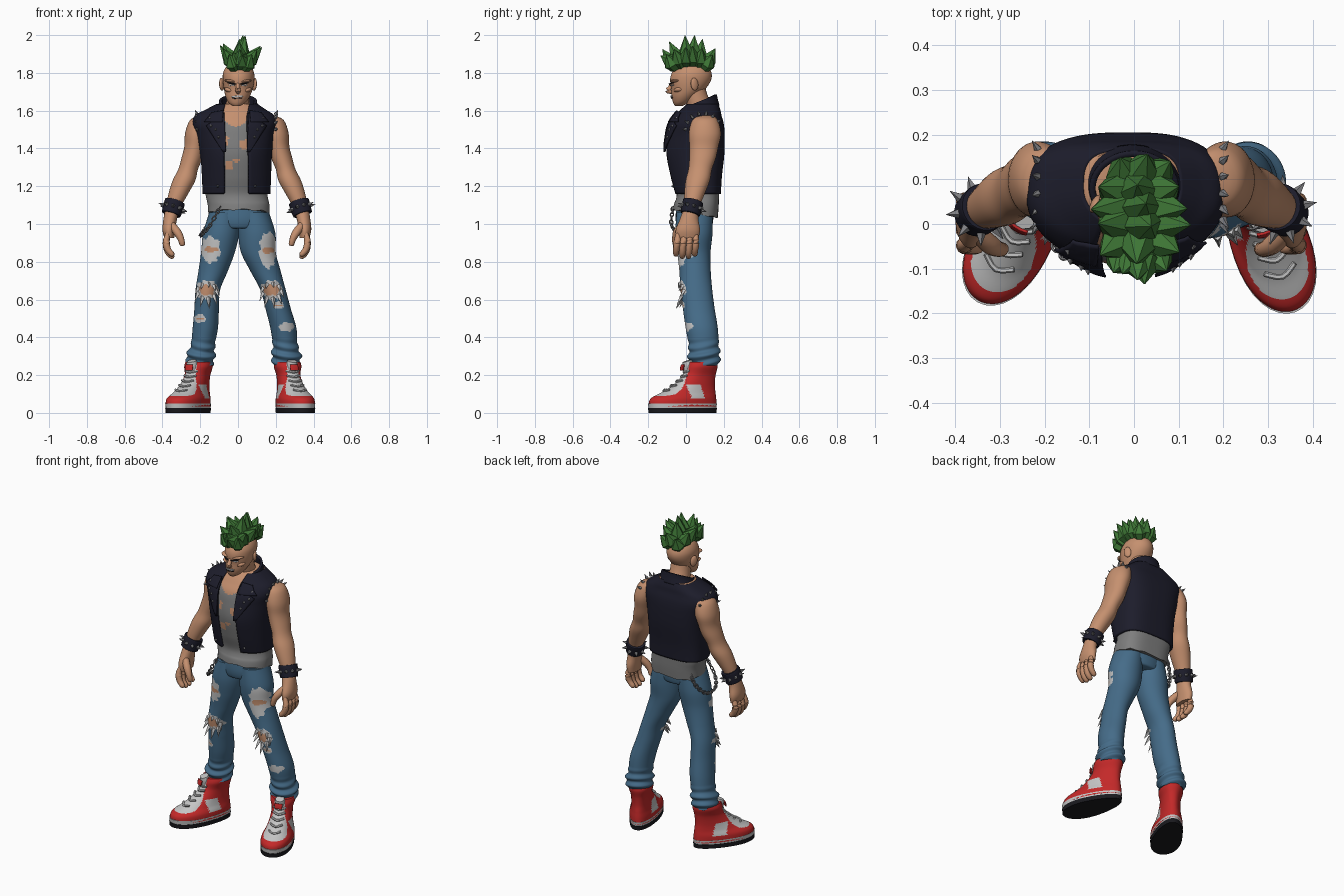
import bpy, bmesh, random
from math import sin, cos, pi, asin, radians
from mathutils import Vector, Matrix
if "Cube" in bpy.data.objects:
    bpy.data.objects.remove(bpy.data.objects["Cube"])
random.seed(4)
M = {}
for label, rgb in {"skin": (.56, .28, .16), "hair green": (.05, .19, .038), "vest navy": (.012, .012, .024),
                   "shirt grey": (.21, .21, .21), "denim blue": (.06, .15, .25), "off white": (.56, .56, .56),
                   "shoe red": (.55, .022, .022), "steel": (.22, .22, .23), "ink black": (.01, .01, .013)}.items():
    m = M[label] = bpy.data.materials.new(label)
    m.use_nodes, m.diffuse_color = True, (*rgb, 1)
    m.node_tree.nodes["Principled BSDF"].inputs["Base Color"].default_value = (*rgb, 1)
# Turn a bmesh into a named, coloured object
def finish(name, bm, mats, rule=lambda c, n: 0, smooth=True, thick=0, offset=-1):
    bmesh.ops.recalc_face_normals(bm, faces=bm.faces)
    for f in bm.faces:
        f.material_index = rule(f.calc_center_median(), f.normal)
    ob = bpy.data.objects.new(name, bpy.data.meshes.new(name))
    bm.to_mesh(ob.data)
    bm.free()
    for label in mats:
        ob.data.materials.append(M[label])
    bpy.context.collection.objects.link(ob)
    if smooth:
        bpy.ops.object.select_all(action='DESELECT')
        ob.select_set(True)
        bpy.context.view_layer.objects.active = ob
        bpy.ops.object.shade_smooth_by_angle(angle=radians(45))
    if thick:
        mod = ob.modifiers.new("thickness", 'SOLIDIFY')
        mod.thickness, mod.offset = thick, offset
    return ob
# Smooth interpolation through the rows of a table
def sample(table, t):
    n = len(table)
    i = min(int(t * (n - 1)), n - 2)
    u = t * (n - 1) - i
    near = [table[max(0, min(n - 1, i + k))] for k in (-1, 0, 1, 2)]
    return [b + .5 * u * (c - a + u * (2*a - 5*b + 4*c - d + u * (3*(b - c) + d - a))) for a, b, c, d in zip(*near)]

def bridge(bm, rings, closed=True):
    vs = [[bm.verts.new(p) for p in r] for r in rings]
    n = len(vs[0])
    for lo, hi in zip(vs, vs[1:]):
        for k in range(n if closed else n - 1):
            bm.faces.new((lo[k], lo[(k + 1) % n], hi[(k + 1) % n], hi[k]))
    for cap in (vs[0], vs[-1]) if closed else ():
        bm.faces.new(cap)
# Stack of ovals from rows (z, cx, cy, rx, ry); power squares the back, gap leaves the front open
def loft(name, table, mats, rule=lambda c, n: 0, steps=30, sides=36, power=1, gap=0, bend=lambda p, a: p, thick=0):
    rings = []
    for z, cx, cy, rx, ry in (sample(table, i / steps) for i in range(steps + 1)):
        a0 = asin(min(1, gap / rx))
        angles = [a0 + (2*pi - 2*a0) * k / (sides - (gap > 0)) for k in range(sides)]
        curve = lambda v, a: abs(v) ** (power if cos(a) < 0 else 1) * (1 if v >= 0 else -1)
        rings.append([bend(Vector((cx + rx * curve(sin(a), a), cy - ry * curve(cos(a), a), z)), a) for a in angles])
    bm = bmesh.new()
    bridge(bm, rings, not gap)
    return finish(name, bm, mats, rule, thick=thick)

def cross_ring(centre, q, r, sides):
    return [Vector(centre) + q @ Vector((r * cos(a), r * sin(a), 0)) for a in (2 * pi * k / sides for k in range(sides))]
# Round limb through rows (x, y, z, radius)
def tube(name, rows, mat, sides=10, steps=14):
    pts = [sample(rows, i / steps) for i in range(steps + 1)]
    ways = [Vector(pts[min(i + 1, steps)][:3]) - Vector(pts[max(i - 1, 0)][:3]) for i in range(steps + 1)]
    bm = bmesh.new()
    bridge(bm, [cross_ring(p[:3], w.to_track_quat('Z', 'Y'), p[3], sides) for p, w in zip(pts, ways)])
    return finish(name, bm, [mat])
# Pointed leaves or studs from (base, direction, length, radius)
def spikes(name, items, mat, sides=5, belly=.2, root=1):
    bm = bmesh.new()
    for base, way, length, r in items:
        q = Vector(way).to_track_quat('Z', 'Y')
        bridge(bm, [cross_ring(Vector(base) + q @ Vector((0, 0, h * length)), q, w * r, sides) for h, w in ((0, root), (belly, 1), (1, .03))])
    finish(name, bm, [mat], smooth=False)

def ball(name, loc, size, mat, rot):
    bm = bmesh.new()
    bmesh.ops.create_uvsphere(bm, u_segments=20, v_segments=12, radius=1, matrix=Matrix.Diagonal((*size, 1)))
    ob = finish(name, bm, [mat])
    ob.location, ob.rotation_euler = loc, rot

def front_y(table, x, z):
    _, cx, cy, rx, ry = min((sample(table, i / 120) for i in range(121)), key=lambda r: abs(r[0] - z))
    return cy - ry * max(0, 1 - ((x - cx) / rx) ** 2) ** .5
# Thin plate laid on the front of a loft; corners are (x, z)
def panel(name, corners, table, mat, lift=.003, n=8):
    a, b, c, d = (Vector(k) for k in corners)
    grid = [[a.lerp(d, i / n).lerp(b.lerp(c, i / n), j / n) for j in range(n + 1)] for i in range(n + 1)]
    bm = bmesh.new()
    bridge(bm, [[(p.x, front_y(table, p.x, p.y) - lift, p.y) for p in row] for row in grid], False)
    return finish(name, bm, [mat], thick=.006, offset=0)

def ragged(c, x, z, w, h):
    return ((c.x - x) / w) ** 2 + ((c.z - z) / h) ** 2 + .2 * sin(150 * c.x + 90 * c.z)
# Vest, open at the front, over a torn shirt
vest = [(1.16, -.008, .06, .18, .125), (1.25, -.008, .05, .183, .14), (1.37, -.01, .045, .19, .158), (1.47, -.015, .05, .205, .155),
        (1.53, -.018, .055, .222, .145), (1.575, -.018, .064, .21, .124), (1.605, -.012, .072, .16, .11), (1.635, -.005, .08, .11, .09)]
loft("vest", vest, ["vest navy"], steps=40, sides=64, power=.65, gap=.066, thick=.014)
loft("vest_collar", [(1.6, -.004, .08, .118, .098), (1.64, 0, .08, .104, .088), (1.665, 0, .08, .1, .084)], ["vest navy"],
     steps=8, gap=.07, thick=.014, bend=lambda p, a: p + Vector((0, 0, .4 * (p.y - .11))))
body = [(1.05, .005, .05, .162, .118), (1.1, .003, .055, .163, .118)] + [(z, x, y + .003, rx * .91, ry * .9) for z, x, y, rx, ry in vest]
TEARS = ((.035, 1.42, .035, .03), (-.045, 1.31, .03, .03), (-.06, 1.44, .012, .03), (-.01, 1.335, .03, .01))
def shirt_rule(c, n):
    neckline = c.z > 1.515 + 9 * (c.x + .012) ** 2 or c.z > 1.61
    return int(neckline or (c.y < .05 and any(ragged(c, *t) < .7 for t in TEARS)))
def hem(p, a):
    return p + Vector((0, 0, max(0, 1.12 - p.z) / .07 * (.004 * sin(9 * a) - .18 * (p.y - .08))))
loft("torn_shirt", body, ["shirt grey", "skin"], shirt_rule, 100, 110, .65, bend=hem)
for s, side in ((1, "left"), (-1, "right")):
    x = lambda v: s * v - .008
    for part, corners, lift in (("lapel", ((.055, 1.38), (.07, 1.38), (.16, 1.52), (.065, 1.59)), .01),
                                ("upper_lapel", ((.075, 1.54), (.17, 1.54), (.13, 1.59), (.07, 1.6)), .015)):
        panel(f"{side}_{part}", [(x(v), z) for v, z in corners], vest, "vest navy", lift)
    spikes(side + "_vest_studs", [((x(v), front_y(vest, x(v), z) - .01, z), (0, -1, 0), .014, .008)
                                  for v, z in ((.11, 1.5), (.135, 1.52), (.095, 1.46), (.1, 1.2), (.14, 1.56))], "steel")
    spikes(side + "_shoulder_spikes", [((x(.205), .09 + .088 * sin(a), 1.495 + .085 * cos(a)), (s * .6, sin(a), cos(a)), .03, .009)
                                       for a in (-1.5 + .42 * k for k in range(7))], "steel")
# Head and neck
tube("neck", [(-.005, .09, 1.55, .085), (-.003, .075, 1.61, .066), (0, .055, 1.67, .06), (0, .04, 1.73, .06)], "skin", 20)
head = [(1.625, -.008, -.038, .02, .02), (1.642, -.006, -.026, .044, .042), (1.675, -.002, -.008, .064, .068), (1.715, .002, .013, .076, .09),
        (1.76, .003, .024, .083, .108), (1.8, .003, .03, .082, .105), (1.835, .003, .034, .063, .08), (1.855, .003, .034, .025, .03)]
loft("head", head, ["skin"])
tube("nose", [(0, -.07, 1.75, .009), (0, -.086, 1.72, .012), (0, -.096, 1.706, .015), (0, -.075, 1.698, .01)], "skin")
panel("teeth", [(-.03, 1.67), (.022, 1.672), (.026, 1.681), (-.034, 1.678)], head, "off white")
panel("lip_line", [(-.03, 1.664), (.02, 1.666), (.022, 1.669), (-.032, 1.667)], head, "ink black")
for s, side in ((1, "left"), (-1, "right")):
    ball(side + "_ear", (s * .086, .045, 1.74), (.011, .022, .034), "skin", (.15, 0, s * .5))
    ball(side + "_cheekbone", (s * .045, -.035, 1.708), (.028, .03, .014), "skin", (0, s * -.3, 0))
    ball(side + "_brow_ridge", (s * .036, -.05, 1.755), (.036, .036, .01), "skin", (0, s * -.15, 0))
    panel(side + "_eye", [(s * .02, 1.731), (s * .048, 1.734), (s * .048, 1.739), (s * .02, 1.736)], head, "off white")
    panel(side + "_eyebrow", [(s * .01, 1.737), (s * .054, 1.745), (s * .054, 1.75), (s * .01, 1.743)], head, "ink black", .007)
# Mohawk of leaf-shaped locks, with low locks at the front
locks = [((.02, -.06, 1.85), (.05, -1, .55), .085, .045), ((.0, -.06, 1.84), (-.3, -.6, .8), .09, .038)]
for t in (i / 5 for i in range(6)):
    for c in (-1, 0, 1):
        j = random.uniform(-.15, .15)
        way = ((.4 + .4 * sin(pi * t)) * c + j + .1, -.6 + 1.1 * t + j, 1)
        locks.append(((.01 + .026 * c, -.055 + .15 * t, 1.828 + .022 * sin(pi * t) - .008 * abs(c)), way, .12 + .033 * sin(pi * t) - .02 * abs(c), .043))
spikes("mohawk", locks, "hair green", 6, .38, .6)
# Arms, hands and spiked cuffs
arm = [(1.575, .165, .1, .03, .04), (1.55, .19, .1, .058, .068), (1.48, .21, .1, .064, .085), (1.41, .222, .095, .056, .076),
       (1.35, .237, .088, .056, .07), (1.29, .258, .075, .052, .062), (1.23, .28, .062, .06, .064), (1.16, .31, .045, .052, .054),
       (1.09, .337, .03, .04, .042), (1.03, .352, .017, .036, .048), (.97, .36, .01, .034, .064), (.925, .358, .008, .026, .058)]
for s, side in ((1, "left"), (-1, "right")):
    x = lambda v: s * v - .006
    loft(side + "_arm", [(z, x(cx), cy, rx, ry) for z, cx, cy, rx, ry in arm], ["skin"], steps=44)
    ball(side + "_bicep", (x(.225), .06, 1.4), (.036, .04, .065), "skin", (0, -.15 * s, 0))
    for k in range(4):
        y, drop = .056 - .033 * k, .012 * (k in (1, 2))
        tube(f"{side}_finger_{k + 1}", [(x(.36), y * .9, .97, .008), (x(.374), y - .004, .905, .019), (x(.365), y - .008, .865 - drop, .017),
                                        (x(.342), y - .01, .838 - drop, .014), (x(.336), y - .01, .83 - drop, .003)], "skin")
    tube(side + "_thumb", [(x(.35), -.015, 1.0, .02), (x(.318), -.045, .96, .022), (x(.298), -.056, .925, .018),
                           (x(.288), -.056, .89, .014), (x(.287), -.056, .883, .003)], "skin")
    mid, tilt = Vector((x(.338), .03, 1.085)), Vector((s * .025, -.02, -.08)).normalized()
    tube(side + "_cuff", [(*(mid + tilt * d), r) for d, r in ((-.033, .05), (-.031, .055), (.031, .052), (.033, .047))], "vest navy", 24)
    spikes(side + "_cuff_spikes", [(mid + o * .048, o, .034, .011) for o in cross_ring((0, 0, 0), tilt.to_track_quat('Z', 'Y'), 1, 9)], "steel")
# Ripped jeans; rips are (x, z, width, height, share of height showing skin)
loft("jeans_seat", [(.975, .004, .045, .1, .075), (.985, .004, .045, .14, .092), (1.03, .005, .045, .158, .1), (1.11, .005, .05, .152, .1)], ["denim blue"])
left_leg = [(1.06, .085, .045, .08, .095), (.95, .1, .042, .098, .098), (.85, .108, .042, .092, .088), (.75, .146, .048, .08, .083),
            (.65, .186, .055, .067, .084), (.55, .213, .068, .067, .084), (.45, .24, .083, .069, .085), (.36, .25, .094, .066, .08),
            (.3, .256, .096, .078, .084), (.25, .256, .096, .068, .076)]
right_x = (-.075, -.09, -.106, -.132, -.16, -.166, -.173, -.186, -.198, -.2)
right_leg = [(r[0], x, r[2], r[3] * .97, r[4]) for r, x in zip(left_leg, right_x)]
RIPS = {"left": ((.158, .86, .045, .095, .2), (.178, .65, .06, .05, .65), (.258, .455, .038, .024, .1), (.215, .57, .028, .02, .3)),
        "right": ((-.145, .865, .052, .07, .25), (-.165, .65, .06, .05, .65), (-.2, .5, .03, .024, .1))}
def wrinkle(p, a):
    fold = max(0, min(1, (.4 - p.z) / .08)) * .007
    return p + Vector((sin(a), -cos(a), 0)) * fold * sin(125 * p.z + 2.5 * sin(a + 1))
for side, rows in (("left", left_leg), ("right", right_leg)):
    def rip_rule(c, n):
        for x, z, w, h, bare in RIPS[side] if n.y < .1 else ():
            if ragged(c, x, z, w, h) < 1:
                return 2 if ragged(c, x, z, w * .8, h * bare) < .8 else 1
        return 0
    loft(side + "_jeans_leg", rows, ["denim blue", "off white", "skin"], rip_rule, 130, 72, bend=wrinkle)
    x, z, w, h, _ = RIPS[side][1]
    rim = [(x + w * .8 * cos(a), z + h * .8 * sin(a), a) for a in (2 * pi * k / 9 for k in range(9))]
    spikes(side + "_frayed_threads", [((px, front_y(rows, px, pz) + .003, pz), (cos(a) * .4, -.5, -.9), .05 - .02 * sin(a), .011)
                                      for px, pz, a in rim], "off white", 4)
# Hip chain of small links
path = [(-.1, -.07, 1.08), (-.15, -.075, .99), (-.19, -.02, .945), (-.195, .07, .945), (-.16, .125, 1.0), (-.13, .14, 1.07)]
bm = bmesh.new()
for i in range(26):
    p, nxt = (Vector(sample(path, t)) for t in (i / 26, (i + .5) / 26))
    q = (nxt - p).to_track_quat('X', 'Z').to_matrix() @ Matrix.Rotation(i % 2 * pi / 2, 3, 'X')
    bridge(bm, [[p + q @ Vector(((.009 + .0035 * cos(b)) * cos(a) * 1.4, (.009 + .0035 * cos(b)) * sin(a), .0035 * sin(b)))
                 for b in (pi * k / 3 for k in range(6))] for a in (pi * k / 6 for k in range(13))])
finish("hip_chain", bm, ["steel"])
# High-top shoes
upper = [(.035, 0, -.114, .091, .188), (.075, 0, -.11, .09, .182), (.11, 0, -.08, .077, .148), (.15, 0, -.05, .07, .114),
         (.2, 0, -.022, .07, .09), (.245, 0, -.01, .085, .088), (.27, 0, -.008, .08, .082)]
def egg(p, a):
    return Vector((p.x * (.92 - 1.1 * (p.y + .1)), p.y, p.z))
def shoe_rule(c, n):
    toe = (c.x / .067) ** 2 + ((c.y + .185) / .088) ** 2 < 1 and c.z > .068
    tongue = abs(c.x) < .03 and c.y < -.05 and c.z > .09
    flank = -.1 < c.y + .3 * (c.z - .1) < -.02 and .075 < c.z < .15
    return int(toe or tongue or flank)
for side, spot, yaw in (("left", (.257, .09, 0), 20), ("right", (-.202, .092, 0), -29)):
    parts = [loft(side + "_shoe_upper", upper, ["shoe red", "off white"], shoe_rule, 70, 90, .9, bend=egg)]
    for part, z0, z1, mat in (("outsole", 0, .026, "ink black"), ("midsole", .026, .05, "off white")):
        parts.append(loft(f"{side}_{part}", [(z0, 0, -.115, .09, .188), (z1, 0, -.115, .092, .191)], [mat], steps=2, power=.9, bend=egg))
    parts.append(tube(side + "_tongue", [(0, -.08, .2, .025), (0, -.083, .25, .03), (0, -.09, .275, .026)], "off white"))
    parts.append(panel(side + "_tongue_tag", [(-.022, .225), (.022, .225), (.022, .255), (-.022, .255)], upper, "shoe red", .021))
    for z in (.115 + .025 * k for k in range(5)):
        y = front_y(upper, 0, z)
        lace = [(-.036, y + .016, z + .008, .006), (0, y - .003, z, .007), (.036, y + .016, z + .008, .006)]
        parts.append(tube(side + "_lace", lace, "off white", 6, 6))
    for ob in parts:
        ob.location, ob.rotation_euler = spot, (0, 0, radians(yaw))
